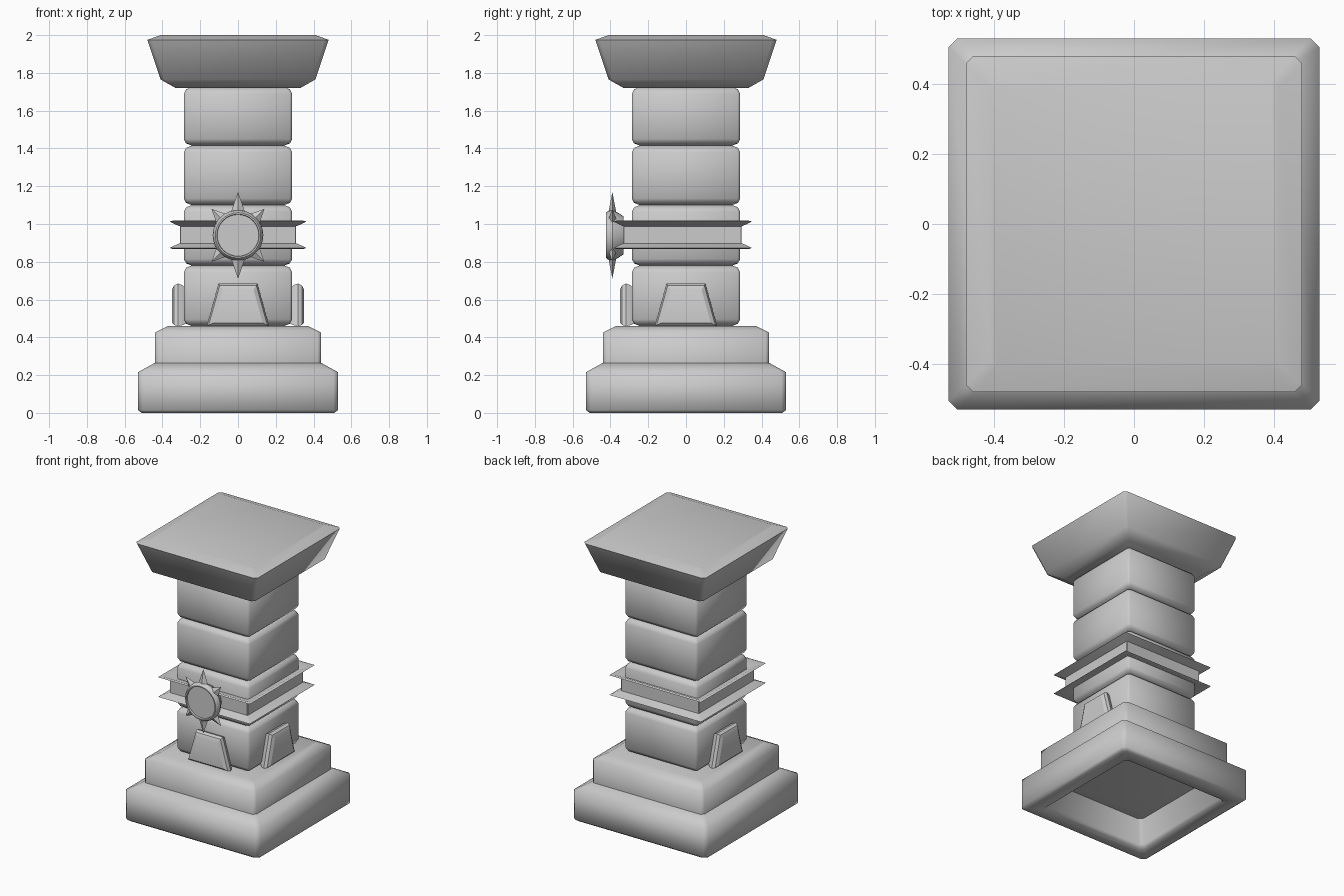
import bpy, bmesh, math
from mathutils import Matrix, Vector

if "Cube" in bpy.data.objects:
    bpy.data.objects.remove(bpy.data.objects["Cube"])


def finish(name, bm, smooth_angle=None):
    bmesh.ops.recalc_face_normals(bm, faces=bm.faces)
    me = bpy.data.meshes.new(name)
    bm.to_mesh(me)
    bm.free()
    ob = bpy.data.objects.new(name, me)
    bpy.context.collection.objects.link(ob)
    if smooth_angle:
        bpy.ops.object.select_all(action='DESELECT')
        ob.select_set(True)
        bpy.context.view_layer.objects.active = ob
        bpy.ops.object.shade_smooth_by_angle(angle=math.radians(smooth_angle))
    return ob


def loft(name, rings, smooth_angle=None, matrix=None):
    """Skin a list of equal-length point rings and cap both ends."""
    bm = bmesh.new()
    loops = [[bm.verts.new(p) for p in ring] for ring in rings]
    n = len(loops[0])
    for a, b in zip(loops, loops[1:]):
        for i in range(n):
            j = (i + 1) % n
            bm.faces.new((a[i], a[j], b[j], b[i]))
    bm.faces.new(loops[0][::-1])
    bm.faces.new(loops[-1])
    if matrix:
        bm.transform(matrix)
    return finish(name, bm, smooth_angle)


def square(half, z, cut, y0=0.0, extra_y=0.0):
    """Square ring with clipped corners."""
    pts = []
    hx, hy = half, half + extra_y
    for sx, sy in ((1, 1), (-1, 1), (-1, -1), (1, -1)):
        a = (sx * hx, y0 + sy * (hy - cut), z)
        b = (sx * (hx - cut), y0 + sy * hy, z)
        pts += [a, b] if sx * sy > 0 else [b, a]
    return pts


def stack(name, profile, cut, angle=65, **kw):
    return loft(name, [square(h, z, cut, **kw) for h, z in profile], angle)


# Stepped base, hollow underneath
stack("base_lower", [(.30, .17), (.36, .18), (.41, .03), (.42, 0), (.51, 0), (.53, .015),
                     (.53, .215), (.44, .265), (.30, .265)], .025)
stack("base_upper", [(.40, .25), (.44, .265), (.44, .425), (.37, .46)], .02)

# Column of four pillowed blocks
edges = [.46, .78, 1.10, 1.415, 1.725]
for i, (lo, hi) in enumerate(zip(edges, edges[1:])):
    stack(f"column_block_{i + 1}", [(.245, lo), (.275, lo + .012), (.287, lo + .035),
                                    (.287, hi - .035), (.275, hi - .012), (.245, hi)], .014)

# Flared capital
stack("capital", [(.33, 1.72), (.41, 1.765), (.48, 1.975), (.41, 2.0)], .02)

# Flanged belt, set slightly toward the front
half_profile = [(.275, .045), (.345, .075), (.362, .070), (.325, .052), (.308, .045)]
belt = [(h, .943 - d) for h, d in half_profile] + [(h, .943 + d) for h, d in half_profile[::-1]]
stack("belt", belt, .004, angle=30, y0=-.018, extra_y=.005)


# Tapered plaques on front, left and right
def trapezoid(y, inset):
    b, t = .165 - inset, .103 - inset * .6
    lo, hi = .46 + inset * .5, .685 - inset
    return [(-b, y, lo), (b, y, lo), (t, y, hi), (-t, y, hi)]


for side, deg in (("front", 0), ("right", 90), ("left", -90)):
    loft(f"plaque_{side}", [trapezoid(-.27, .03), trapezoid(-.295, .008), trapezoid(-.318, 0),
                            trapezoid(-.338, .01), trapezoid(-.35, .034)],
         30, Matrix.Rotation(math.radians(deg), 4, 'Z'))

# Sun emblem: round disc with a raised rim
centre = Vector((0, 0, .94))
disc = [(.10, -.33), (.12, -.36), (.134, -.39), (.13, -.41), (.12, -.424), (.112, -.424), (.110, -.412)]
N = 32
loft("sun_disc", [[(r * math.cos(2 * math.pi * k / N), y, .94 + r * math.sin(2 * math.pi * k / N))
                   for k in range(N)] for r, y in disc], 35)

# Six pointed rays
for k, deg in enumerate((90, 45, 135, -45, -135, -90)):
    length = .23 if abs(deg) == 90 else .198
    bm = bmesh.new()
    base = [bm.verts.new(p) for p in ((.115, 0, .04), (.115, -.022, 0), (.115, 0, -.04), (.115, .022, 0))]
    tip = bm.verts.new((length, 0, 0))
    bm.faces.new(base)
    for i in range(4):
        bm.faces.new((base[i], base[(i + 1) % 4], tip))
    bm.transform(Matrix.Translation(centre + Vector((0, -.39, 0)))
                 @ Matrix.Rotation(-math.radians(deg), 4, 'Y'))
    finish(f"sun_ray_{k + 1}", bm)
